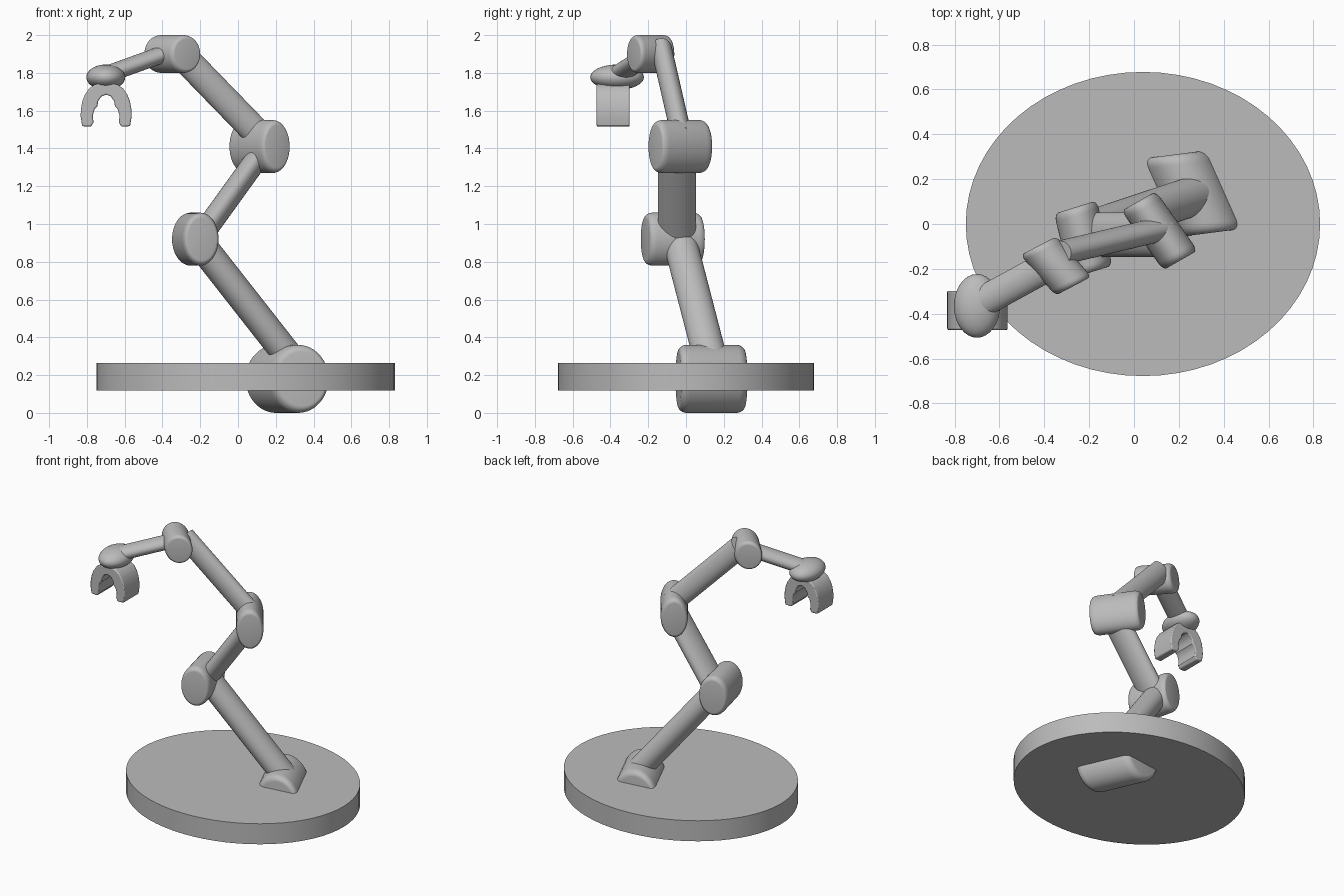
import bpy, bmesh, math
from mathutils import Vector

if "Cube" in bpy.data.objects:
    bpy.data.objects.remove(bpy.data.objects["Cube"])

grey = bpy.data.materials.new("plain_grey")
grey.diffuse_color = (0.5, 0.5, 0.5, 1)
grey.use_nodes = True
grey.node_tree.nodes["Principled BSDF"].inputs["Base Color"].default_value = grey.diffuse_color


def finish(name, bm, angle=35):
    bmesh.ops.recalc_face_normals(bm, faces=bm.faces)
    me = bpy.data.meshes.new(name)
    bm.to_mesh(me)
    bm.free()
    me.materials.append(grey)
    ob = bpy.data.objects.new(name, me)
    bpy.context.collection.objects.link(ob)
    bpy.ops.object.select_all(action='DESELECT')
    ob.select_set(True)
    bpy.context.view_layer.objects.active = ob
    bpy.ops.object.shade_smooth_by_angle(angle=math.radians(angle))
    return ob


def lathe(name, centre, axis, u, v, profile, n=48):
    """Sweep (radius, height) pairs round an axis with radius vectors u and v."""
    c, axis, u, v = map(Vector, (centre, axis, u, v))
    bm = bmesh.new()
    rings = []
    for r, h in profile:
        rings.append([bm.verts.new(c + axis * h
                                   + u * (r * math.cos(2 * math.pi * i / n))
                                   + v * (r * math.sin(2 * math.pi * i / n)))
                      for i in range(n)])
    for a, b in zip(rings, rings[1:]):
        for i in range(n):
            j = (i + 1) % n
            bm.faces.new((a[i], a[j], b[j], b[i]))
    bm.faces.new(rings[0])
    bm.faces.new(rings[-1])
    return finish(name, bm)


# Rounded barrel profile for the joints, plain one for tubes
STEPS = [math.radians(15 * k) for k in range(7)]
upper = [(0.8 + 0.2 * math.cos(t), 0.75 + 0.25 * math.sin(t)) for t in STEPS]
BARREL = [(r, -h) for r, h in reversed(upper)] + upper
PLAIN = [(1, -1), (1, 1)]


def tube(name, p0, p1, u, v):
    p0, p1 = Vector(p0), Vector(p1)
    return lathe(name, (p0 + p1) / 2, (p1 - p0) / 2, u, v, PLAIN)


# Round floor plate
lathe("base_plate", (0.04, 0, 0.192), (0, 0, 0.073), (0.79, 0, 0), (0, 0.678, 0),
      PLAIN, 64)

# Joints: centre, half axis, side radius vector, height radius
joints = {
    "base_joint": ((0.26, 0.135, 0.18), (0.078, -0.175, 0), (0.155, 0.02, 0), 0.18),
    "lower_joint": ((-0.226, -0.07, 0.92), (0.035, -0.145, 0), (0.095, 0.03, 0), 0.14),
    "middle_joint": ((0.114, -0.03, 1.41), (0.093, -0.132, 0), (0.077, 0.044, 0), 0.14),
    "upper_joint": ((-0.348, -0.187, 1.9), (0.078, -0.09, 0), (0.08, 0.042, 0), 0.1),
}
for name, (c, axis, u, rz) in joints.items():
    lathe(name, c, axis, u, (0, 0, rz), BARREL)

# Arm segments with oval sections
tube("lower_arm", (0.314, 0.141, 0.24), (-0.227, -0.038, 0.93),
     (0.061, 0, 0.048), (0, 0.091, 0))
tube("middle_arm", (-0.206, -0.048, 0.92), (0.147, -0.048, 1.41),
     (0.049, 0, -0.035), (0, 0.1, 0))
tube("upper_arm", (0.123, -0.022, 1.46), (-0.333, -0.13, 1.93),
     (0.053, 0, 0.053), (0, 0.055, 0))
tube("forearm", (-0.38, -0.185, 1.905), (-0.70, -0.36, 1.79),
     (0.033, -0.06, 0), (0, 0, 0.047))

# Wrist ball, flattened
bm = bmesh.new()
bmesh.ops.create_uvsphere(bm, u_segments=32, v_segments=20, radius=1)
for vert in bm.verts:
    x, y, z = vert.co
    vert.co = (-0.70 + 0.103 * x, -0.365 + 0.142 * y, 1.777 + 0.067 * z)
finish("wrist_ball", bm, 60)

# Two-fingered claw: half outline mirrored, then extruded in depth
half = [(0, 1.75), (0.06, 1.738), (0.09, 1.718), (0.112, 1.685), (0.126, 1.65),
        (0.134, 1.605), (0.135, 1.57), (0.127, 1.518), (0.08, 1.515),
        (0.067, 1.538), (0.071, 1.575), (0.06, 1.61), (0.047, 1.622),
        (0.042, 1.65), (0.025, 1.675), (0, 1.685)]
bm = bmesh.new()
for s in (-1, 1):
    front = [bm.verts.new((-0.698 + s * x, -0.473, z)) for x, z in half]
    back = [bm.verts.new((v.co.x, -0.298, v.co.z)) for v in front]
    bm.faces.new(front)
    bm.faces.new(back)
    for i in range(len(half) - 1):
        bm.faces.new((front[i], front[i + 1], back[i + 1], back[i]))
bmesh.ops.remove_doubles(bm, verts=bm.verts, dist=0.0005)
claw = finish("claw", bm)
bevel = claw.modifiers.new("soft_edges", 'BEVEL')
bevel.width = 0.007
bevel.segments = 2
bevel.limit_method = 'ANGLE'
bevel.angle_limit = math.radians(50)
